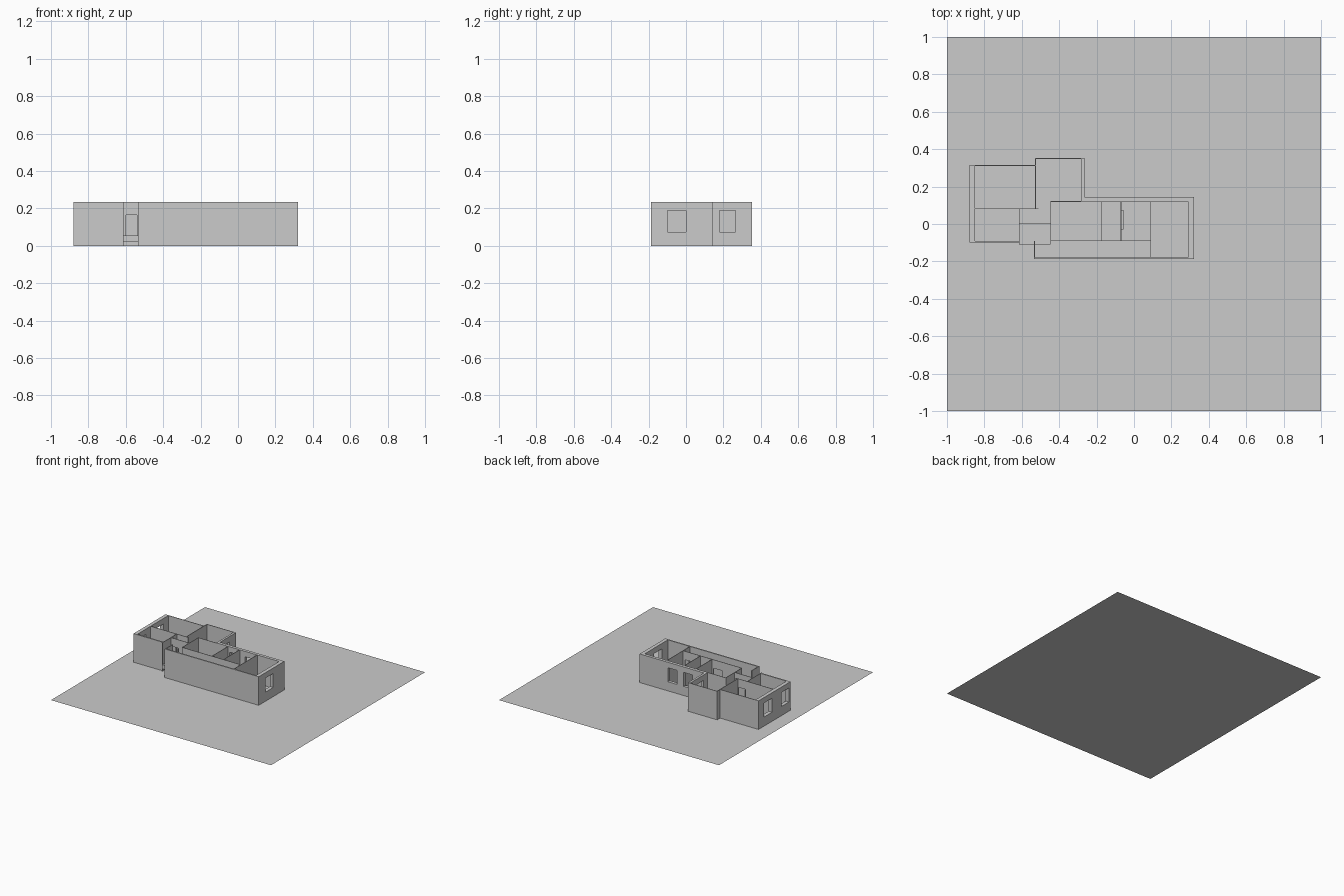
import bpy, bmesh

if "Cube" in bpy.data.objects:
    bpy.data.objects.remove(bpy.data.objects["Cube"])

H = 0.235          # wall height
WIN = (0.075, 0.19)  # window sill and head
DOOR = (0.0, 0.165)  # door bottom and head

grey = bpy.data.materials.new("plain_grey")
grey.diffuse_color = (0.6, 0.6, 0.6, 1)
grey.use_nodes = True
grey.node_tree.nodes["Principled BSDF"].inputs["Base Color"].default_value = grey.diffuse_color


def finish(name, bm):
    bmesh.ops.remove_doubles(bm, verts=bm.verts, dist=1e-6)
    bmesh.ops.recalc_face_normals(bm, faces=bm.faces)
    me = bpy.data.meshes.new(name)
    bm.to_mesh(me)
    bm.free()
    me.materials.append(grey)
    ob = bpy.data.objects.new(name, me)
    bpy.context.collection.objects.link(ob)
    return ob


def wall(name, x0, x1, y0, y1, openings=(), top=H, base=0.0):
    """Wall box with rectangular openings (u0, u1, z0, z1) along its long side."""
    along_x = (x1 - x0) > (y1 - y0)
    a, b = (x0, x1) if along_x else (y0, y1)
    c, d = (y0, y1) if along_x else (x0, x1)
    us = sorted({a, b, *[v for o in openings for v in o[:2]]})
    zs = sorted({base, top, *[v for o in openings for v in o[2:]]})
    bm = bmesh.new()

    def solid(i, k):
        if not (0 <= i < len(us) - 1 and 0 <= k < len(zs) - 1):
            return False
        u, z = (us[i] + us[i + 1]) / 2, (zs[k] + zs[k + 1]) / 2
        return not any(o[0] < u < o[1] and o[2] < z < o[3] for o in openings)

    def quad(pts):
        bm.faces.new([bm.verts.new((u, t, z) if along_x else (t, u, z)) for u, t, z in pts])

    for i in range(len(us) - 1):
        for k in range(len(zs) - 1):
            if not solid(i, k):
                continue
            u0, u1, z0, z1 = us[i], us[i + 1], zs[k], zs[k + 1]
            for t in (c, d):
                quad([(u0, t, z0), (u1, t, z0), (u1, t, z1), (u0, t, z1)])
            for di, u in ((-1, u0), (1, u1)):
                if not solid(i + di, k):
                    quad([(u, c, z0), (u, d, z0), (u, d, z1), (u, c, z1)])
            for dk, z in ((-1, z0), (1, z1)):
                if not solid(i, k + dk):
                    quad([(u0, c, z), (u1, c, z), (u1, d, z), (u0, d, z)])
    return finish(name, bm)


# flat site plate
bm = bmesh.new()
bm.faces.new([bm.verts.new(p) for p in ((-1, -1, 0), (1, -1, 0), (1, 1, 0), (-1, 1, 0))])
finish("site_plate", bm)

# left wing outer walls
wall("left_wall", -0.88, -0.85, -0.10, 0.315, [(0.14, 0.245, *WIN), (-0.08, 0.02, *WIN)])
wall("left_back_wall", -0.85, -0.53, 0.31, 0.315)
wall("left_front_wall", -0.85, -0.615, -0.10, -0.09)

# back room outer walls
wall("back_room_left_wall", -0.53, -0.525, 0.083, 0.353)
wall("back_room_back_wall", -0.525, -0.283, 0.348, 0.353)
wall("back_room_right_wall", -0.283, -0.265, 0.12, 0.353, [(0.18, 0.265, *WIN)])

# long wing outer walls
wall("long_back_wall", -0.265, 0.29, 0.12, 0.145,
     [(-0.16, -0.08, *WIN), (-0.02, 0.063, *WIN)])
wall("right_wall", 0.29, 0.32, -0.188, 0.145, [(-0.10, 0.0, *WIN)])
wall("long_front_wall", -0.535, 0.29, -0.188, -0.178)
wall("corridor_end_wall", -0.535, -0.529, -0.178, -0.09)

# thin inner partitions with door openings
wall("left_room_divider", -0.85, -0.51, 0.079, 0.083, [(-0.60, -0.535, *DOOR)])
wall("left_room_side_wall", -0.615, -0.611, -0.11, 0.079, [(0.015, 0.07, *DOOR)])
wall("back_room_divider", -0.447, -0.283, 0.118, 0.122)
wall("hall_side_wall", -0.447, -0.443, -0.09, 0.118)
wall("corridor_wall", -0.443, 0.088, -0.091, -0.087,
     [(-0.27, -0.19, *DOOR), (-0.155, -0.09, *DOOR), (0.0, 0.07, *DOOR)])
for i, x in enumerate((-0.175, -0.07)):
    wall(f"room_partition_{i}", x - 0.002, x + 0.002, -0.087, 0.12)
wall("end_room_partition", 0.087, 0.091, -0.178, 0.12, [(-0.165, -0.10, *DOOR)])

# wall bump, entrance wall and raised entrance landing
wall("wall_bump", -0.068, -0.055, -0.03, 0.075, top=0.11)
wall("entrance_wall", -0.611, -0.447, 0.002, 0.006, [(-0.60, -0.54, 0.055, 0.165)])
wall("entrance_landing", -0.611, -0.447, -0.11, 0.002, base=0.02, top=0.055)
